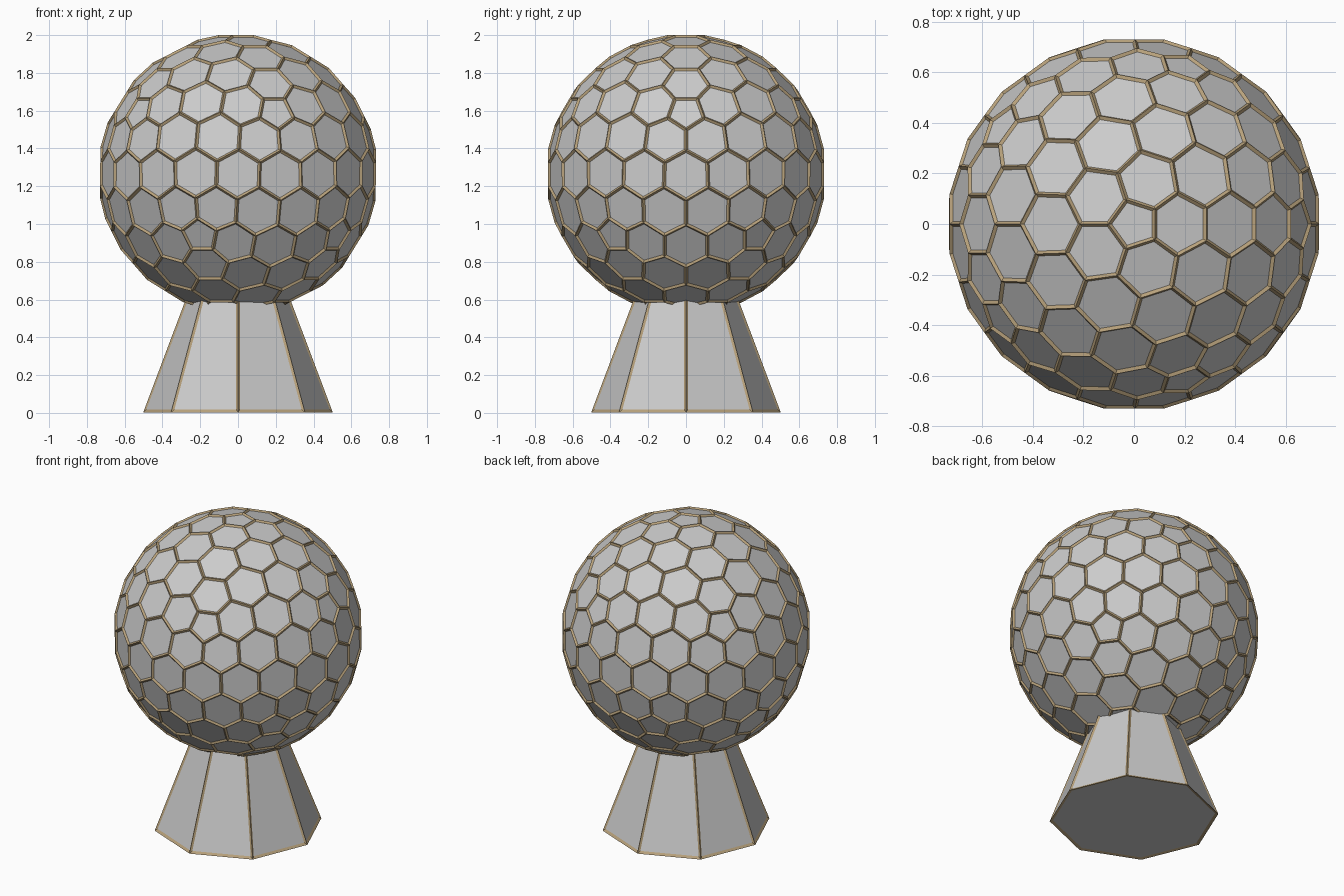
import bpy, bmesh, math
from mathutils import Vector

if "Cube" in bpy.data.objects:
    bpy.data.objects.remove(bpy.data.objects["Cube"])

RADIUS, CENTRE_Z, BAR = 0.732, 1.265, 0.02


def material(name, colour):
    m = bpy.data.materials.new(name)
    m.diffuse_color = (*colour, 1)
    m.use_nodes = True
    m.node_tree.nodes["Principled BSDF"].inputs["Base Color"].default_value = m.diffuse_color
    return m


PANEL = material("panel_grey", (0.8, 0.8, 0.8))
TRIM = material("trim_brown", (0.48, 0.36, 0.2))


def finish(bm, name):
    """Make an object from bm and add trim bars along its edges."""
    bmesh.ops.recalc_face_normals(bm, faces=bm.faces[:])
    mesh = bpy.data.meshes.new(name)
    bm.to_mesh(mesh)
    bm.free()
    mesh.materials.append(PANEL)
    mesh.materials.append(TRIM)
    ob = bpy.data.objects.new(name, mesh)
    bpy.context.collection.objects.link(ob)
    w = ob.modifiers.new("trim", 'WIREFRAME')
    w.thickness = BAR
    w.offset = 0
    w.use_even_offset = True
    w.use_replace = False
    w.material_offset = 1
    return ob


# Honeycomb ball: dual of an icosphere, one cell per icosphere vertex
ico = bmesh.new()
bmesh.ops.create_icosphere(ico, subdivisions=3, radius=1)
ico.faces.ensure_lookup_table()
ball = bmesh.new()
corners = [ball.verts.new(f.calc_center_median().normalized() * RADIUS
                          + Vector((0, 0, CENTRE_Z))) for f in ico.faces]
ico.faces.index_update()
for v in ico.verts:
    n = v.co.normalized()
    u = n.orthogonal().normalized()
    t = n.cross(u)

    def angle(f):
        d = f.calc_center_median() - v.co
        return math.atan2(d.dot(t), d.dot(u))
    ball.faces.new([corners[f.index] for f in sorted(v.link_faces, key=angle)])
ico.free()
finish(ball, "honeycomb_ball")

# Eight-sided tapered pedestal, its top hidden inside the ball
base = bmesh.new()
rings = []
for r, z in ((0.493, 0.008), (0.23, 0.7)):
    rings.append([base.verts.new((r * math.cos(i * math.pi / 4),
                                  r * math.sin(i * math.pi / 4), z)) for i in range(8)])
for i in range(8):
    j = (i + 1) % 8
    base.faces.new((rings[0][i], rings[0][j], rings[1][j], rings[1][i]))
base.faces.new(rings[0][::-1])
base.faces.new(rings[1])
finish(base, "pedestal")
